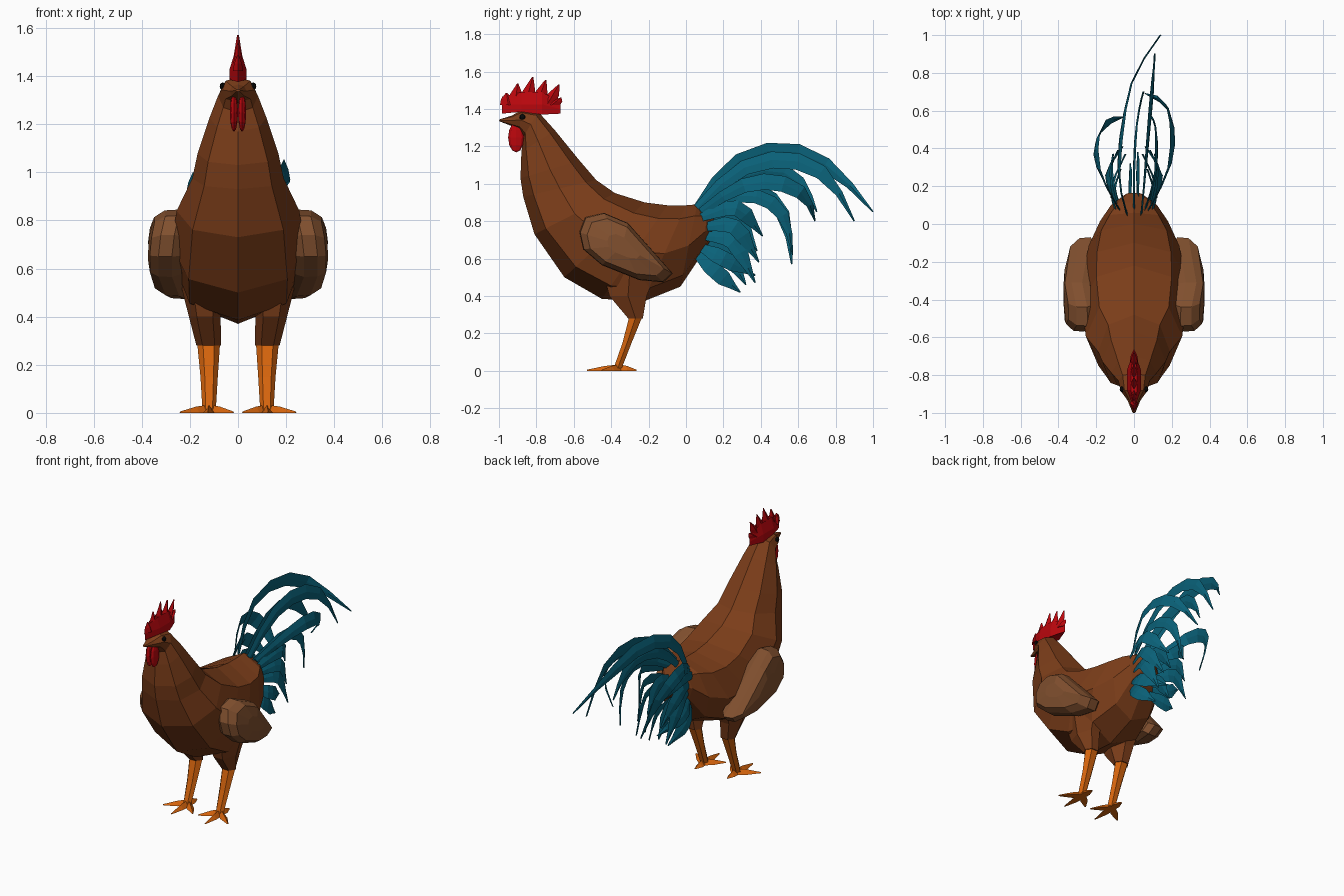
import bpy, bmesh, math
from mathutils import Vector


def material(name, rgb):
    m = bpy.data.materials.new(name)
    m.diffuse_color = (*rgb, 1)
    return m


BROWN = material("brown", (0.20, 0.047, 0.010))
WING = material("light_brown", (0.22, 0.08, 0.028))
ORANGE = material("orange", (0.68, 0.13, 0.004))
RED = material("red", (0.50, 0.002, 0.004))
TEAL = material("teal", (0.003, 0.12, 0.19))
BLACK = material("black", (0.003, 0.003, 0.003))


def finish(name, bm, mat, mirror=False):
    bmesh.ops.recalc_face_normals(bm, faces=bm.faces)
    mesh = bpy.data.meshes.new(name)
    bm.to_mesh(mesh)
    bm.free()
    mesh.materials.append(mat)
    ob = bpy.data.objects.new(name, mesh)
    bpy.context.collection.objects.link(ob)
    if mirror:
        ob.modifiers.new("mirror", 'MIRROR')
    return ob


def loft(bm, rings):
    """Skin equal-sized rings of points and cap both ends."""
    vs = [[bm.verts.new(p) for p in r] for r in rings]
    n = len(vs[0])
    for a, b in zip(vs, vs[1:]):
        for i in range(n):
            j = (i + 1) % n
            bm.faces.new((a[i], a[j], b[j], b[i]))
    bm.faces.new(vs[0])
    bm.faces.new(vs[-1])


def oval(x, y, z, rx, ry, n=6):
    return [(x + rx * math.cos(2 * math.pi * i / n),
             y + ry * math.sin(2 * math.pi * i / n), z) for i in range(n)]


# Body, neck, head and beak: (low y, low z, high y, high z, half width)
stations = [
    (-1.00, 1.335, -0.995, 1.345, 0.008), (-0.935, 1.31, -0.93, 1.365, 0.035),
    (-0.89, 1.29, -0.88, 1.395, 0.070), (-0.87, 1.25, -0.79, 1.385, 0.083),
    (-0.88, 1.17, -0.70, 1.285, 0.118), (-0.885, 1.03, -0.57, 1.125, 0.168),
    (-0.87, 0.93, -0.48, 1.02, 0.19), (-0.81, 0.73, -0.38, 0.95, 0.255),
    (-0.65, 0.50, -0.22, 0.90, 0.277), (-0.45, 0.385, -0.10, 0.885, 0.272),
    (-0.23, 0.37, 0.00, 0.885, 0.24), (-0.03, 0.45, 0.06, 0.89, 0.18),
    (0.09, 0.63, 0.115, 0.86, 0.12), (0.15, 0.73, 0.165, 0.80, 0.045)]
section = [(0, 1), (0.72, 0.86), (1, 0.5), (0.74, 0.14),
           (0, 0), (-0.74, 0.14), (-1, 0.5), (-0.72, 0.86)]
bm = bmesh.new()
loft(bm, [[(u * w, y0 + (y1 - y0) * v, z0 + (z1 - z0) * v) for u, v in section]
          for y0, z0, y1, z1, w in stations])
finish("body", bm, BROWN)

# Thighs
bm = bmesh.new()
loft(bm, [oval(0.14, -0.30, 0.54, 0.10, 0.17), oval(0.138, -0.31, 0.40, 0.066, 0.115),
          oval(0.122, -0.27, 0.28, 0.051, 0.045)])
finish("thighs", bm, BROWN, True)

# Shanks
bm = bmesh.new()
loft(bm, [oval(0.122, -0.27, 0.285, 0.047, 0.04), oval(0.12, -0.315, 0.15, 0.036, 0.028),
          oval(0.12, -0.365, 0.015, 0.028, 0.025)])
finish("shanks", bm, ORANGE, True)

# Toes: three forward, one back, each a flat taper
bm = bmesh.new()
heel = Vector((0.12, -0.355, 0))
for tip in ((0.125, -0.53), (0.02, -0.45), (0.24, -0.45), (0.12, -0.265)):
    tip = Vector((*tip, 0))
    d = (tip - heel).normalized()
    side = Vector((-d.y, d.x, 0))
    rings = []
    for t, w, h in ((-0.1, 0.022, 0.036), (0.45, 0.023, 0.026), (1, 0.004, 0.006)):
        c = heel.lerp(tip, t)
        rings.append([c - side * w, c + side * w, c + Vector((0, 0, h))])
    loft(bm, rings)
finish("toes", bm, ORANGE, True)

# Wings: outline stepped outwards, curved round the body
outline = [(-0.57, 0.74), (-0.54, 0.82), (-0.44, 0.845), (-0.31, 0.79), (-0.07, 0.52),
           (-0.12, 0.473), (-0.25, 0.485), (-0.45, 0.565), (-0.55, 0.65)]


def wing_ring(x, s):
    pts = []
    for y, z in outline:
        dy, dz = (y + 0.34) * s, (z - 0.67) * s
        pts.append((x - 0.03 * (dy / 0.26) ** 2 - 0.045 * (dz / 0.18) ** 2, dy - 0.34, dz + 0.67))
    return pts


bm = bmesh.new()
loft(bm, [wing_ring(*r) for r in ((0.25, 0.88), (0.295, 1.0), (0.35, 0.98), (0.38, 0.82), (0.376, 0.35))])
finish("wings", bm, WING, True)

# Comb: lens-shaped base with overlapping tapered spikes
bm = bmesh.new()
loft(bm, [[(0.0, -0.985, z0), (-w, -0.88, z1), (-w, -0.77, z2), (0.0, -0.672, z3),
           (w, -0.77, z2), (w, -0.88, z1)]
          for w, z0, z1, z2, z3 in ((0.034, 1.375, 1.385, 1.37, 1.375),
                                    (0.036, 1.42, 1.425, 1.425, 1.40),
                                    (0.016, 1.465, 1.49, 1.49, 1.44))])
for y0, ty, tz in ((-0.95, -0.96, 1.485), (-0.915, -0.90, 1.535), (-0.86, -0.82, 1.57),
                   (-0.80, -0.75, 1.555), (-0.745, -0.68, 1.53), (-0.72, -0.67, 1.46)):
    loft(bm, [[(w, y, z), (0, y + r, z), (-w, y, z), (0, y - r, z)]
              for w, r, y, z in ((0.022, 0.045, y0, 1.42),
                                 (0.016, 0.034, y0 * 0.5 + ty * 0.5, 1.42 + (tz - 1.42) * 0.5),
                                 (0.004, 0.004, ty, tz))])
finish("comb", bm, RED)


# Wattles and eyes
def blob(name, loc, size, mat, u=8, v=6):
    bm = bmesh.new()
    bmesh.ops.create_uvsphere(bm, u_segments=u, v_segments=v, radius=1)
    for vert in bm.verts:
        vert.co = Vector(a * b + c for a, b, c in zip(vert.co, size, loc))
    finish(name, bm, mat, True)


blob("wattles", (0.017, -0.908, 1.248), (0.017, 0.043, 0.08), RED)
blob("eyes", (0.064, -0.875, 1.357), (0.012, 0.016, 0.016), BLACK)


# Tail feathers: tapered ribbons swept along a smooth path
def spline(p, t):
    q = [p[0] * 2 - p[1]] + p + [p[-1] * 2 - p[-2]]
    i = min(int(t), len(p) - 2)
    t -= i
    a, b, c, d = q[i:i + 4]
    return 0.5 * (2 * b + (c - a) * t + (2 * a - 5 * b + 4 * c - d) * t * t
                  + (3 * b - a - 3 * c + d) * t ** 3)


def feather(bm, path, width, lean, steps=7):
    p = [Vector(q) for q in path]
    rings = []
    for k in range(steps + 1):
        t = k / steps
        u = t * (len(p) - 1)
        c = spline(p, u)
        d = spline(p, min(u + 0.05, len(p) - 1)) - spline(p, max(u - 0.05, 0))
        side = Vector((0, -d.z, d.y)).normalized() + Vector((lean, 0, 0))
        w = width * max(0.08, min(0.5 + 1.4 * t, 1, (1 - t) * 3))
        n = Vector((0.005, 0, 0))
        rings.append([c + side * w, c + n, c - side * w, c - n])
    loft(bm, rings)


# Long upper plumes
bm = bmesh.new()
for path, w, lean in (
    ([(-0.04, 0.06, 0.87), (-0.08, 0.25, 1.10), (-0.06, 0.52, 1.18), (0, 0.78, 1.08), (0.14, 1.0, 0.85)], 0.045, 0.2),
    ([(0.04, 0.06, 0.87), (0.06, 0.28, 1.07), (0.08, 0.53, 1.13), (0.10, 0.75, 1.04), (0.11, 0.90, 0.80)], 0.045, -0.2),
    ([(0.0, 0.08, 0.86), (0.0, 0.27, 1.02), (0.01, 0.48, 1.07), (0.03, 0.62, 0.99), (0.05, 0.70, 0.85)], 0.042, 0.15),
    ([(0.08, 0.08, 0.85), (0.18, 0.28, 0.98), (0.205, 0.47, 1.01), (0.17, 0.63, 0.94), (0.06, 0.69, 0.80)], 0.043, -0.3),
    ([(-0.08, 0.08, 0.85), (-0.18, 0.27, 0.96), (-0.20, 0.42, 0.94), (-0.15, 0.53, 0.81), (-0.06, 0.565, 0.57)], 0.043, 0.3),
    ([(0.06, 0.08, 0.84), (0.11, 0.25, 0.93), (0.12, 0.42, 0.92), (0.11, 0.53, 0.81), (0.09, 0.57, 0.62)], 0.038, -0.2),
):
    feather(bm, path, w, lean)
finish("tail_plumes", bm, TEAL)

# Short lower feathers on both sides: root, bend and tip in (y, z)
bm = bmesh.new()
for i, (root, bend, tip) in enumerate((
        ((0.08, 0.82), (0.27, 0.87), (0.41, 0.72)), ((0.10, 0.77), (0.26, 0.77), (0.39, 0.58)),
        ((0.10, 0.72), (0.25, 0.69), (0.37, 0.47)), ((0.08, 0.66), (0.20, 0.60), (0.37, 0.51)),
        ((0.06, 0.62), (0.16, 0.53), (0.29, 0.42)))):
    for s in (-1, 1):
        x = s * (0.10 - 0.008 * i)
        feather(bm, [(x, *root), (x + s * 0.04, *bend), (x * 0.6 + s * 0.03 * (i % 3), *tip)],
                0.042, -s * 0.3, 6)
for x, path in ((0.02, ((0.12, 0.78), (0.27, 0.80), (0.38, 0.64))),
                (-0.02, ((0.10, 0.68), (0.22, 0.62), (0.32, 0.46)))):
    feather(bm, [(x, *q) for q in path], 0.042, 0.2, 6)
finish("tail_coverts", bm, TEAL)
